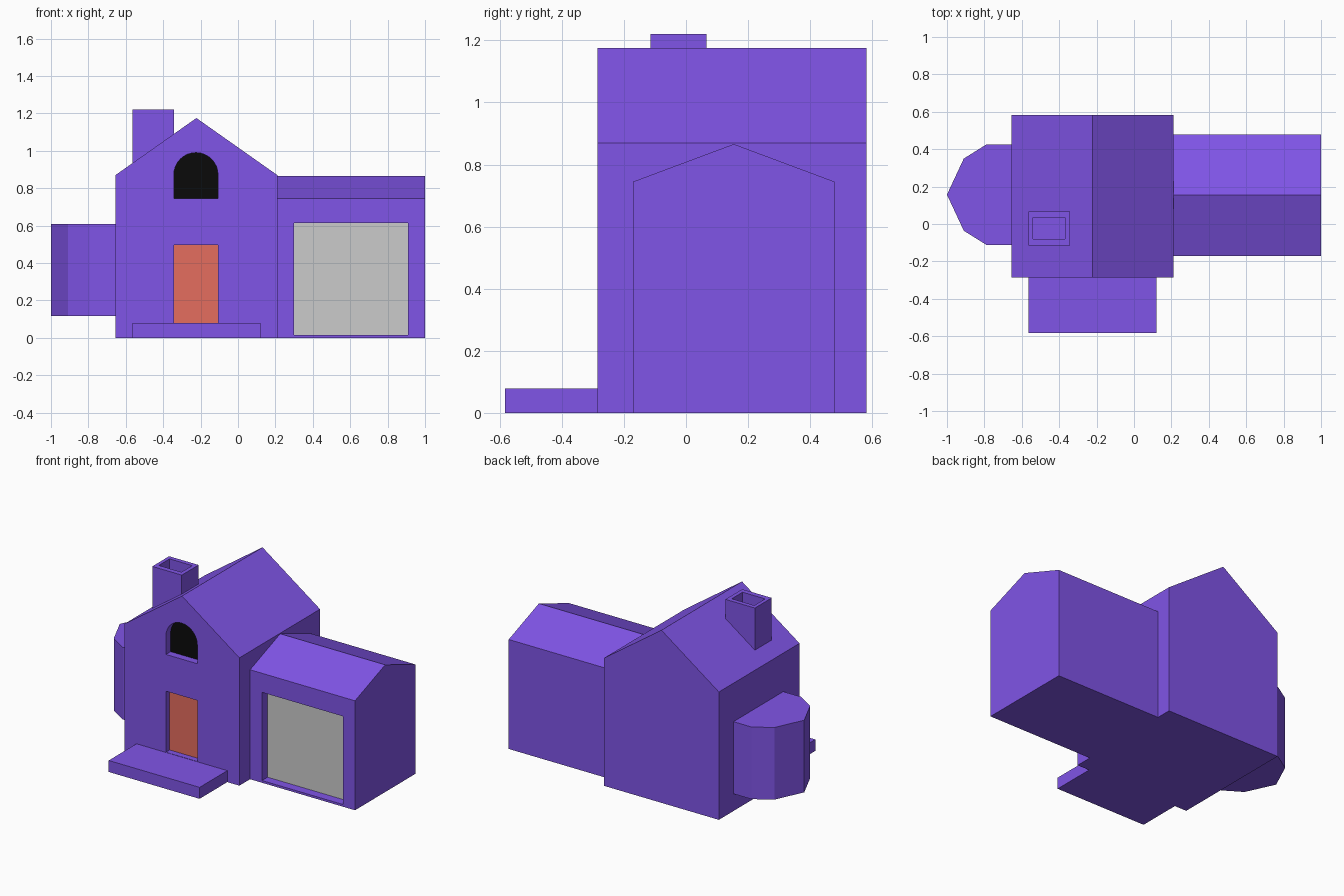
import bpy, bmesh, math
from mathutils import Vector

if "Cube" in bpy.data.objects:
    bpy.data.objects.remove(bpy.data.objects["Cube"])


def material(name, rgb):
    m = bpy.data.materials.new(name)
    m.diffuse_color = (*rgb, 1)
    m.use_nodes = True
    m.node_tree.nodes["Principled BSDF"].inputs["Base Color"].default_value = m.diffuse_color
    return m


PURPLE = material("purple", (0.216, 0.089, 0.80))
RED = material("door_red", (0.78, 0.153, 0.112))
BLACK = material("dark_glass", (0.003, 0.003, 0.003))


def prism(name, profile, axis, start, end, mat=PURPLE):
    """Extrude a 2D profile along x, y or z from start to end."""
    place = {"x": lambda p: (start, p[0], p[1]),
             "y": lambda p: (p[0], start, p[1]),
             "z": lambda p: (p[0], p[1], start)}[axis]
    bm = bmesh.new()
    face = bm.faces.new([bm.verts.new(place(p)) for p in profile])
    ext = bmesh.ops.extrude_face_region(bm, geom=[face], use_keep_orig=True)
    step = Vector([end - start if a == axis else 0 for a in "xyz"])
    moved = [g for g in ext["geom"] if isinstance(g, bmesh.types.BMVert)]
    bmesh.ops.translate(bm, verts=moved, vec=step)
    bmesh.ops.recalc_face_normals(bm, faces=bm.faces)
    mesh = bpy.data.meshes.new(name)
    bm.to_mesh(mesh)
    bm.free()
    if mat:
        mesh.materials.append(mat)
    obj = bpy.data.objects.new(name, mesh)
    bpy.context.collection.objects.link(obj)
    return obj


def rect(a0, a1, b0, b1):
    return [(a0, b0), (a1, b0), (a1, b1), (a0, b1)]


def gable(a0, a1, eave, ridge):
    return [(a0, 0), (a1, 0), (a1, eave), ((a0 + a1) / 2, ridge), (a0, eave)]


def cut(target, cutter):
    mod = target.modifiers.new("cut", "BOOLEAN")
    mod.operation = "DIFFERENCE"
    mod.solver = "EXACT"
    mod.object = cutter
    bpy.context.view_layer.objects.active = target
    bpy.ops.object.modifier_apply(modifier=mod.name)
    bpy.data.objects.remove(cutter)


def opening(wall, name, profile, front, depth, mat):
    """Recess the front wall and set a thin panel at the back of it."""
    cut(wall, prism("cutter", profile, "y", front - 0.1, front + depth))
    prism(name, profile, "y", front + depth - 0.005, front + depth + 0.005, mat)


# Main house and garage wing
house = prism("house", gable(-0.655, 0.21, 0.87, 1.175), "y", -0.285, 0.582)
garage = prism("garage", gable(-0.17, 0.478, 0.745, 0.866), "x", 0.208, 1.0)

# Front door, arched attic window, garage door
opening(house, "front_door", rect(-0.343, -0.107, 0.08, 0.495), -0.285, 0.045, RED)
arch = [(-0.343, 0.745), (-0.107, 0.745)]
arch += [(-0.225 + 0.118 * math.cos(math.pi * i / 16),
          0.872 + 0.118 * math.sin(math.pi * i / 16)) for i in range(17)]
opening(house, "attic_window", arch, -0.285, 0.055, BLACK)
opening(garage, "garage_door", rect(0.30, 0.91, 0.015, 0.615), -0.17, 0.065, None)

# Porch slab
prism("porch", rect(-0.565, 0.119, -0.583, -0.285), "z", 0, 0.078)

# Faceted bay on the left wall
half = [(-0.65, 0.268), (-0.79, 0.268), (-0.91, 0.193)]
bay = [(x, 0.157 - d) for x, d in half] + [(-1.0, 0.157)]
bay += [(x, 0.157 + d) for x, d in reversed(half)]
prism("bay", bay, "z", 0.117, 0.608)

# Chimney with hollow flue
chimney = prism("chimney", rect(-0.565, -0.343, -0.115, 0.066), "z", 0.9, 1.22)
cut(chimney, prism("cutter", rect(-0.54, -0.37, -0.08, 0.036), "z", 1.09, 1.3))
